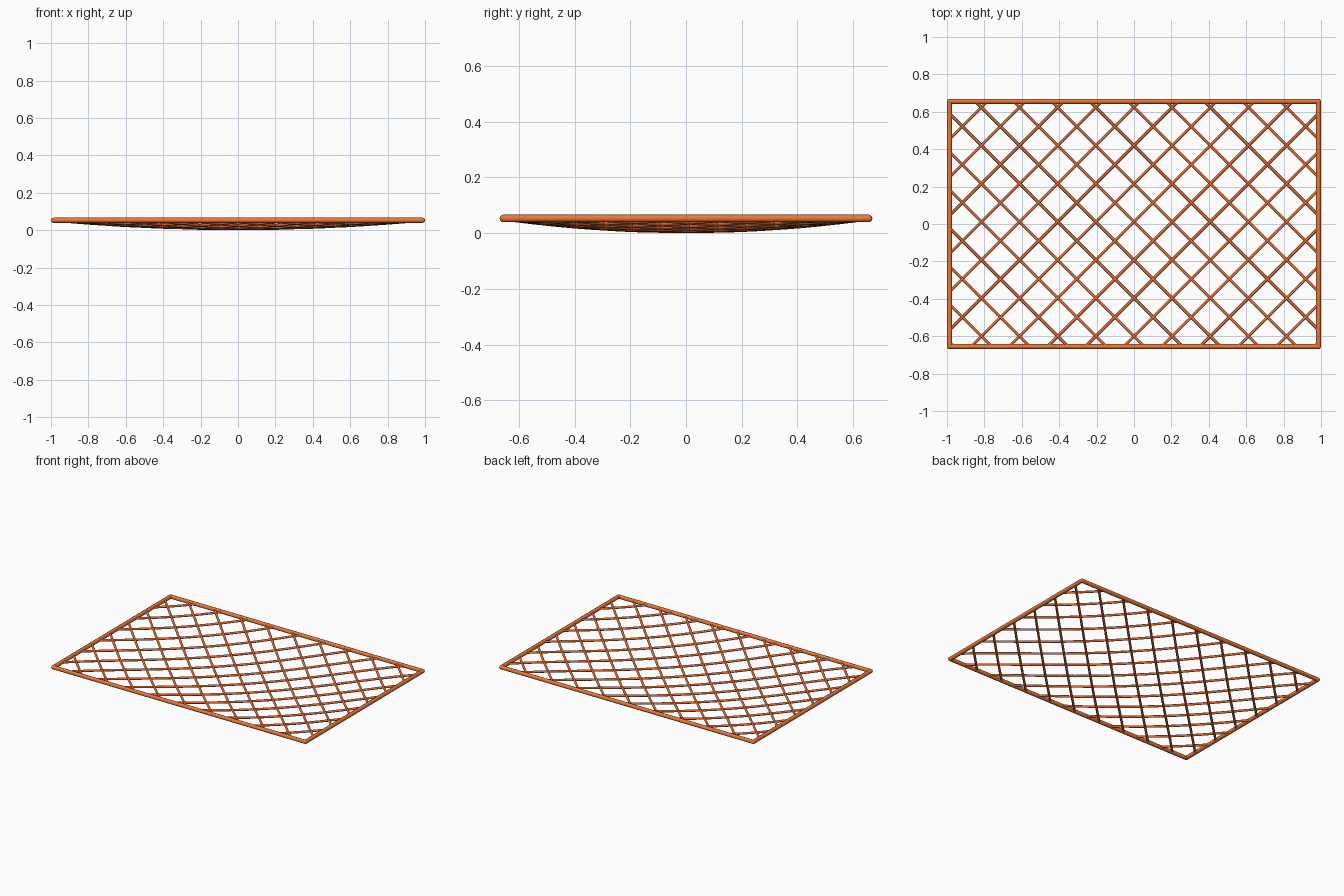
import bpy, math
from mathutils import Vector

if "Cube" in bpy.data.objects:
    bpy.data.objects.remove(bpy.data.objects["Cube"])

R, r = 0.0137, 0.0079             # frame and strand radii
W, H = 1 - R, 0.669 - R           # half sizes of the frame centreline
RIM, SAG = 0.0530, 0.0451         # rim height, depth of the sag
STEP, SHIFT = 0.204, 0.012        # strand spacing and offset in y


def material(name, colour):
    mat = bpy.data.materials.new(name)
    mat.diffuse_color = (*colour, 1)
    mat.use_nodes = True
    mat.node_tree.nodes["Principled BSDF"].inputs["Base Color"].default_value = mat.diffuse_color
    return mat


FRAME = material("frame_orange", (0.85, 0.19, 0.04))
NET = material("net_orange", (0.78, 0.15, 0.035))


def finish(obj, name, mat):
    obj.name = name
    obj.data.materials.clear()
    obj.data.materials.append(mat)
    bpy.ops.object.select_all(action='DESELECT')
    obj.select_set(True)
    bpy.context.view_layer.objects.active = obj
    if obj.type == 'CURVE':
        bpy.ops.object.convert(target='MESH')
    bpy.ops.object.shade_smooth_by_angle(angle=math.radians(50))


def tubes(name, paths, radius, mat):
    cu = bpy.data.curves.new(name, 'CURVE')
    cu.dimensions = '3D'
    cu.bevel_depth = radius
    cu.bevel_resolution = 2
    cu.use_fill_caps = True
    for path in paths:
        sp = cu.splines.new('POLY')
        sp.points.add(len(path) - 1)
        for p, co in zip(sp.points, path):
            p.co = (*co, 1)
    obj = bpy.data.objects.new(name, cu)
    bpy.context.collection.objects.link(obj)
    finish(obj, name, mat)


def sag(x, y):
    return RIM - SAG * (1 - (x / W) ** 2) * (1 - (y / H) ** 2)


# frame bars with round corner joints
corners = [Vector((x, y, RIM)) for x, y in ((-W, -H), (W, -H), (W, H), (-W, H))]
for i, side in enumerate(("front", "right", "back", "left")):
    tubes(side + "_bar", [[corners[i], corners[(i + 1) % 4]]], R, FRAME)
    bpy.ops.mesh.primitive_uv_sphere_add(segments=12, ring_count=8, radius=R, location=corners[i])
    finish(bpy.context.object, side + "_corner", FRAME)

# two crossing families of sagging diagonal strands: y = s*x + c
for s, name in ((1, "rising_strands"), (-1, "falling_strands")):
    paths = []
    for k in range(-8, 9):
        c = SHIFT + k * STEP
        ends = sorted(((-H - c) / s, (H - c) / s))
        x0, x1 = max(-W, ends[0]), min(W, ends[1])
        if x1 - x0 < 0.02:
            continue
        xs = [x0 + (x1 - x0) * i / 20 for i in range(21)]
        paths.append([(x, s * x + c, sag(x, s * x + c)) for x in xs])
    tubes(name, paths, r, NET)
